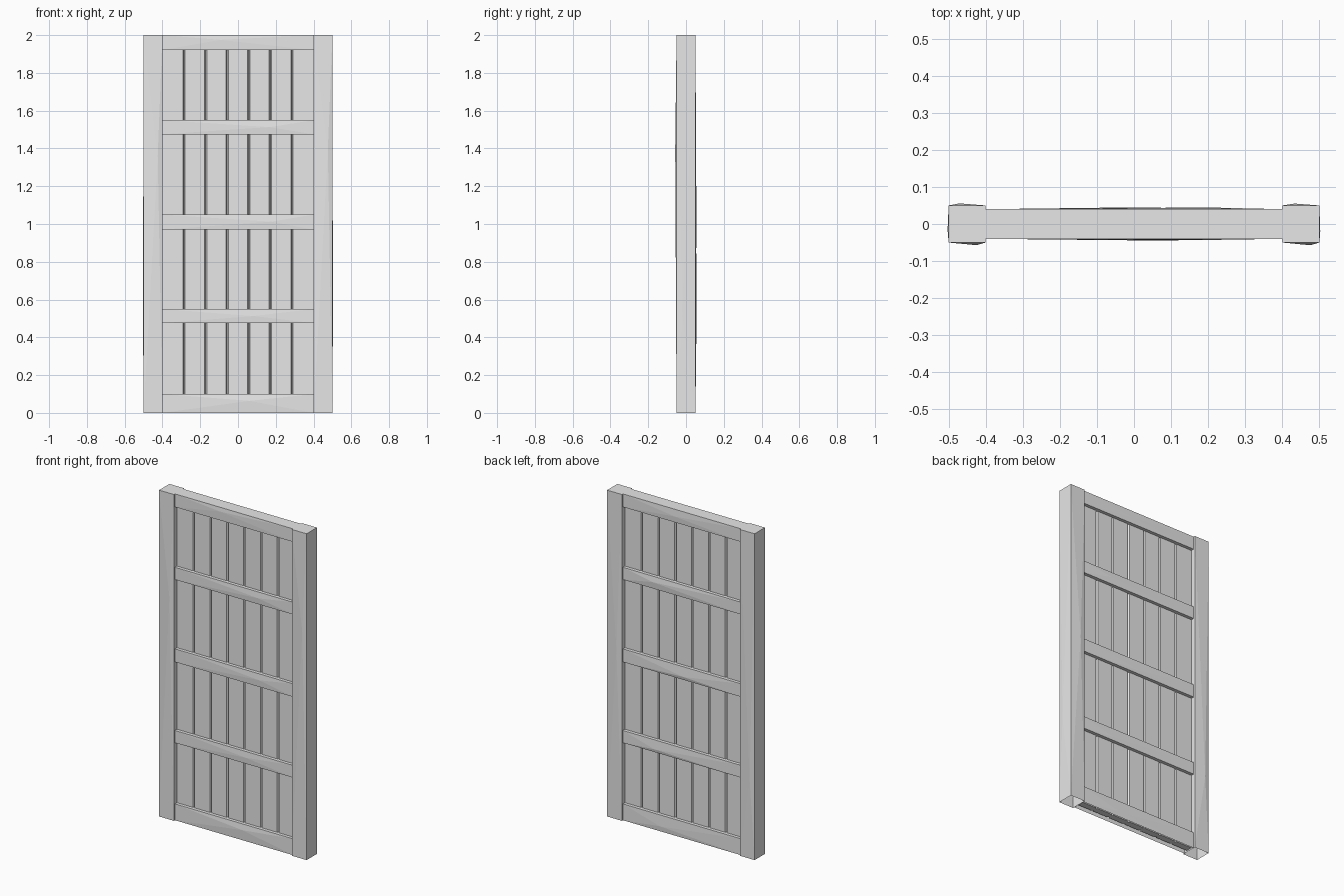
import bpy
import bmesh
import random
from mathutils import Vector

cube = bpy.data.objects.get("Cube")
if cube:
    bpy.data.objects.remove(cube, do_unlink=True)
random.seed(4)

grey = bpy.data.materials.new("plain grey")
grey.use_nodes = True
colour = (0.8, 0.8, 0.8, 1)
grey.diffuse_color = colour
grey.node_tree.nodes["Principled BSDF"].inputs["Base Color"].default_value = colour


def finish(name, bm):
    mesh = bpy.data.meshes.new(name)
    bm.to_mesh(mesh)
    bm.free()
    mesh.materials.append(grey)
    obj = bpy.data.objects.new(name, mesh)
    bpy.context.collection.objects.link(obj)


def worn_board(name, low, high, sides, bulge, open_bottom=False):
    """Box whose listed sides carry one slightly raised, off-centre point."""
    low, high = Vector(low), Vector(high)
    bm = bmesh.new()
    bmesh.ops.create_cube(bm, size=1)
    for v in bm.verts:
        v.co = [low[i] if v.co[i] < 0 else high[i] for i in range(3)]
    bm.normal_update()
    for face in list(bm.faces):
        normal = face.normal.copy()
        if open_bottom and normal.z < -0.5:
            bm.faces.remove(face)
        elif any(normal.dot(Vector(s)) > 0.5 for s in sides):
            peak = bmesh.ops.poke(bm, faces=[face])["verts"][0]
            size = high - low
            for i in range(3):
                if abs(normal[i]) < 0.5:
                    peak.co[i] += size[i] * random.uniform(-0.3, 0.3)
            amount = bulge if abs(normal.y) > 0.5 else bulge * 0.5
            peak.co += normal * amount * random.uniform(0.5, 1)
    finish(name, bm)


FRONT, BACK = (0, -1, 0), (0, 1, 0)

# Upright stiles
for side, label in ((-1, "right"), (1, "left")):
    x0, x1 = sorted((side * 0.4, side * 0.5))
    worn_board(label + "_stile", (x0, -0.05, 0), (x1, 0.05, 2),
               (FRONT, BACK, (side, 0, 0)), 0.008, True)

# Cross rails
rails = {"bottom": (0, 0.1), "lower": (0.475, 0.55), "middle": (0.97, 1.05),
         "upper": (1.475, 1.55), "top": (1.92, 2)}
for label, (z0, z1) in rails.items():
    worn_board(label + "_rail", (-0.4, -0.04, z0), (0.4, 0.04, z1),
               (FRONT, BACK), 0.005, label == "bottom")

# Plank panel with V grooves on both faces, extruded upwards
planks, half, depth, groove = 7, 0.02, 0.01, 0.006
width = 0.8 / planks
edge = [(-0.4, half)]
for i in range(1, planks):
    x = -0.4 + i * width
    edge += [(x - groove, half), (x, half - depth), (x + groove, half)]
edge.append((0.4, half))
outline = [(x, -y) for x, y in edge] + edge[::-1]
bm = bmesh.new()
base = bm.faces.new([bm.verts.new((x, y, 0.01)) for x, y in outline])
made = bmesh.ops.extrude_face_region(bm, geom=[base])["geom"]
bmesh.ops.translate(bm, vec=(0, 0, 1.98),
                    verts=[g for g in made if isinstance(g, bmesh.types.BMVert)])
bmesh.ops.recalc_face_normals(bm, faces=bm.faces)
finish("plank_panel", bm)
